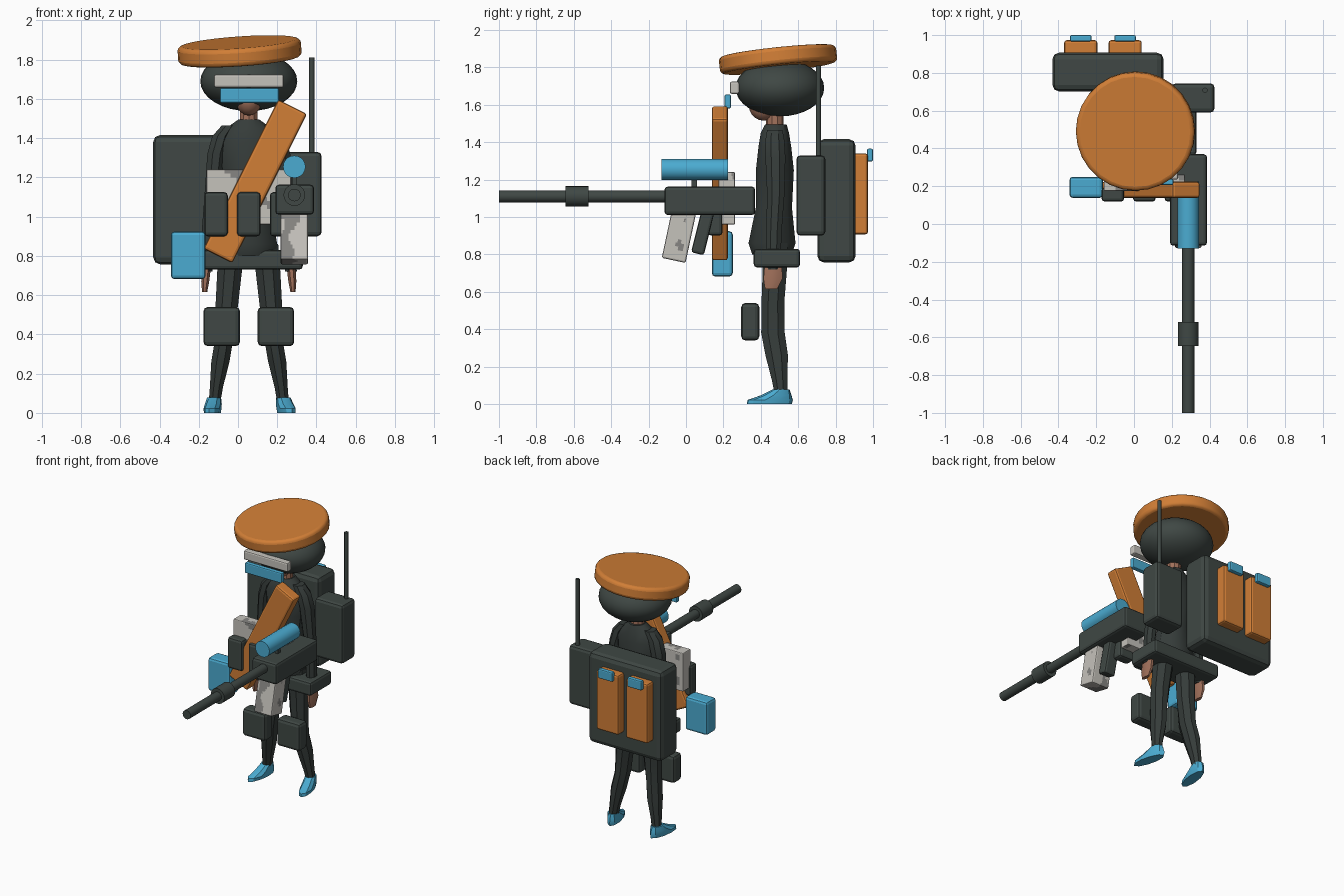
import bpy, bmesh, math
from mathutils import Vector, Matrix, noise

if "Cube" in bpy.data.objects:
    bpy.data.objects.remove(bpy.data.objects["Cube"])

CX = 0.055  # body centre line


def mat(name, r, g, b):
    m = bpy.data.materials.new(name)
    m.diffuse_color = (r, g, b, 1)
    m.use_nodes = True
    m.node_tree.nodes["Principled BSDF"].inputs["Base Color"].default_value = m.diffuse_color
    return m


DARK = mat("dark_gear", 0.05, 0.064, 0.058)
BODY = mat("dark_cloth", 0.036, 0.045, 0.042)
ORANGE = mat("orange", 0.64, 0.21, 0.037)
BLUE = mat("sky_blue", 0.07, 0.41, 0.64)
WHITE = mat("off_white", 0.56, 0.54, 0.50)
GREY = mat("patch_grey", 0.24, 0.235, 0.225)
SKIN = mat("skin", 0.36, 0.165, 0.105)


def finish(name, bm, m, loc=(0, 0, 0), rot=(0, 0, 0), smooth=None):
    bmesh.ops.recalc_face_normals(bm, faces=bm.faces[:])
    me = bpy.data.meshes.new(name)
    bm.to_mesh(me)
    bm.free()
    me.materials.append(m)
    o = bpy.data.objects.new(name, me)
    bpy.context.collection.objects.link(o)
    o.location = loc
    o.rotation_euler = [math.radians(a) for a in rot]
    if smooth:
        bpy.ops.object.select_all(action='DESELECT')
        o.select_set(True)
        bpy.context.view_layer.objects.active = o
        bpy.ops.object.shade_smooth_by_angle(angle=math.radians(smooth))
    return o


def bevel(o, w, seg=2):
    b = o.modifiers.new("edge", 'BEVEL')
    b.width, b.segments, b.limit_method = w, seg, 'ANGLE'


def box(name, lo, hi, m, bev=0.018, rot=(0, 0, 0), patches=False):
    lo, hi = Vector(lo), Vector(hi)
    bm = bmesh.new()
    bmesh.ops.create_cube(bm, size=1)
    bmesh.ops.scale(bm, vec=hi - lo, verts=bm.verts)
    if patches:  # mottled grey patches chosen by noise
        bmesh.ops.subdivide_edges(bm, edges=bm.edges[:], cuts=13, use_grid_fill=True)
        for f in bm.faces:
            if noise.noise(f.calc_center_median() * 11 + Vector((3, 1, 7))) > 0.2:
                f.material_index = 1
    o = finish(name, bm, m, (lo + hi) / 2, rot)
    if patches:
        o.data.materials.append(GREY)
    if bev:
        bevel(o, bev)
    return o


def rod(name, a, b, r, m, sides=20, smooth=40):
    a, b = Vector(a), Vector(b)
    bm = bmesh.new()
    bmesh.ops.create_cone(bm, cap_ends=True, segments=sides, radius1=r, radius2=r, depth=(b - a).length)
    q = (b - a).to_track_quat('Z', 'Y').to_matrix().to_4x4()
    bmesh.ops.transform(bm, matrix=Matrix.Translation((a + b) / 2) @ q, verts=bm.verts)
    return finish(name, bm, m, smooth=smooth)


def ball(name, c, radii, m, u=28, v=16):
    bm = bmesh.new()
    bmesh.ops.create_uvsphere(bm, u_segments=u, v_segments=v, radius=1)
    bmesh.ops.scale(bm, vec=radii, verts=bm.verts)
    return finish(name, bm, m, c, smooth=60)


def loft(name, rings, m, sides=10, loc=(0, 0, 0), rot=(0, 0, 0)):
    """Each ring is x, y, z, radius x, radius y."""
    bm = bmesh.new()
    loops = []
    for x, y, z, rx, ry in rings:
        loops.append([bm.verts.new((x + rx * math.cos(t), y + ry * math.sin(t), z))
                      for t in (math.tau * (i + 0.5) / sides for i in range(sides))])
    for p, q in zip(loops, loops[1:]):
        for i in range(sides):
            j = (i + 1) % sides
            bm.faces.new((p[i], p[j], q[j], q[i]))
    bm.faces.new(loops[0])
    bm.faces.new(loops[-1])
    return finish(name, bm, m, loc, rot, smooth=30)


# Torso, neck and face
loft("jacket", [(CX, 0.46, 0.80, .135, .11), (CX, 0.46, 0.86, .15, .13), (CX, 0.47, 1.05, .115, .10),
                (CX, 0.475, 1.25, .14, .105), (CX, 0.475, 1.38, .16, .09),
                (CX, 0.475, 1.45, .12, .078), (CX, 0.48, 1.495, .055, .06)], BODY, 12)
loft("neck", [(CX, 0.475, 1.46, .048, .048), (CX, 0.475, 1.62, .045, .045)], SKIN)
ball("face", (CX, 0.415, 1.60), (.07, .08, .085), SKIN, 14, 10)

# Limbs, mirrored about the body centre line
for s, side in ((-1, "left"), (1, "right")):
    loft(side + "_arm", [(CX + s * .215, .465, .72, .032, .042), (CX + s * .205, .47, .92, .038, .045),
                         (CX + s * .185, .48, 1.12, .043, .05), (CX + s * .165, .478, 1.32, .05, .058),
                         (CX + s * .14, .475, 1.41, .05, .055), (CX + s * .10, .475, 1.465, .04, .045)], BODY, 8)
    loft(side + "_hand", [(CX + s * .225, .455, .615, .014, .035), (CX + s * .222, .465, .67, .022, .055),
                          (CX + s * .215, .467, .75, .025, .05)], SKIN, 8)
    loft(side + "_leg", [(CX + s * .175, .508, .05, .032, .036), (CX + s * .165, .50, .13, .036, .045),
                         (CX + s * .145, .485, .26, .05, .065), (CX + s * .125, .465, .38, .05, .068),
                         (CX + s * .112, .465, .55, .062, .066), (CX + s * .098, .475, .72, .068, .07),
                         (CX + s * .085, .47, .86, .07, .08)], BODY, 8)
    loft(side + "_shoe", [(0, -.055, 0, .04, .122), (0, -.05, .022, .043, .122),
                          (0, -.02, .045, .042, .085), (0, .008, .078, .036, .046)], BLUE, 10,
         (CX + s * .178, .50, 0), (0, 0, 14 if s > 0 else -8))
    kx = CX + s * .138
    box(side + "_knee_pad", (kx - .093, .295, .34), (kx + .093, .392, .54), DARK, 0.022)

# Helmet, visor and flat hat
ball("helmet", (CX, 0.502, 1.69), (.247, .237, .152), DARK)
box("visor_bar", (-.122, .235, 1.658), (.233, .285, 1.724), WHITE, 0.01)
box("face_bar", (-.092, .206, 1.58), (.208, .24, 1.655), BLUE, 0.008)
hat = rod("hat", (0, 0, -.046), (0, 0, .046), .315, ORANGE, 28, 40)
hat.location = (.008, .492, 1.842)
hat.rotation_euler = (math.radians(6), math.radians(-4), 0)
bevel(hat, 0.022, 3)

# Belt, chest plate, pouches and sash
box("belt", (-.22, .362, .73), (.33, .61, .83), DARK)
box("chest_plate", (-.16, .175, .96), (.27, .262, 1.24), WHITE, 0.018, patches=True)
for i in range(3):
    x = CX + (i - 1) * .167
    box("pouch_%d" % (i + 1), (x - .06, .118, .90), (x + .06, .195, 1.125), DARK)
box("sash", (.088 - .082, .138, 1.18 - .425), (.088 + .082, .224, 1.18 + .425), ORANGE, 0.014, (0, 26.6, 0))
box("side_canteen", (-.342, .138, .682), (-.165, .25, .924), BLUE)

# Backpack with two tubes and their clips
box("backpack", (-.432, .702, .757), (.157, .907, 1.416), DARK, 0.035)
for i, x in enumerate((-.282, -.047)):
    box("pack_tube_%d" % (i + 1), (x - .088, .89, .907), (x + .088, .973, 1.34), ORANGE, 0.014)
    box("tube_clip_%d" % (i + 1), (x - .057, .967, 1.297), (x + .057, 1.0, 1.365), BLUE, 0.008)

# Radio and antenna
box("radio", (.20, .59, .90), (.426, .745, 1.33), DARK, 0.022)
rod("antenna", (.376, .708, 1.31), (.376, .708, 1.81), .014, DARK, 12)

# Gun
GX = .287
box("gun_body", (.19, -.115, 1.01), (.387, .37, 1.163), DARK)
rod("barrel", (GX, -1, 1.11), (GX, -.08, 1.11), .032, DARK)
rod("barrel_collar", (GX, -.645, 1.11), (GX, -.52, 1.11), .055, DARK)
rod("scope", (GX, -.13, 1.254), (GX, .225, 1.254), .057, BLUE)
box("scope_mount", (GX - .012, .03, 1.15), (GX + .012, .06, 1.21), DARK, 0)
box("magazine", (GX - .07, -.103, .765), (GX + .07, .027, 1.035), WHITE, 0.014, (-12, 0, 0), True)
box("grip", (GX - .045, .055, .80), (GX + .045, .125, 1.04), DARK, 0.014, (-14, 0, 0))
